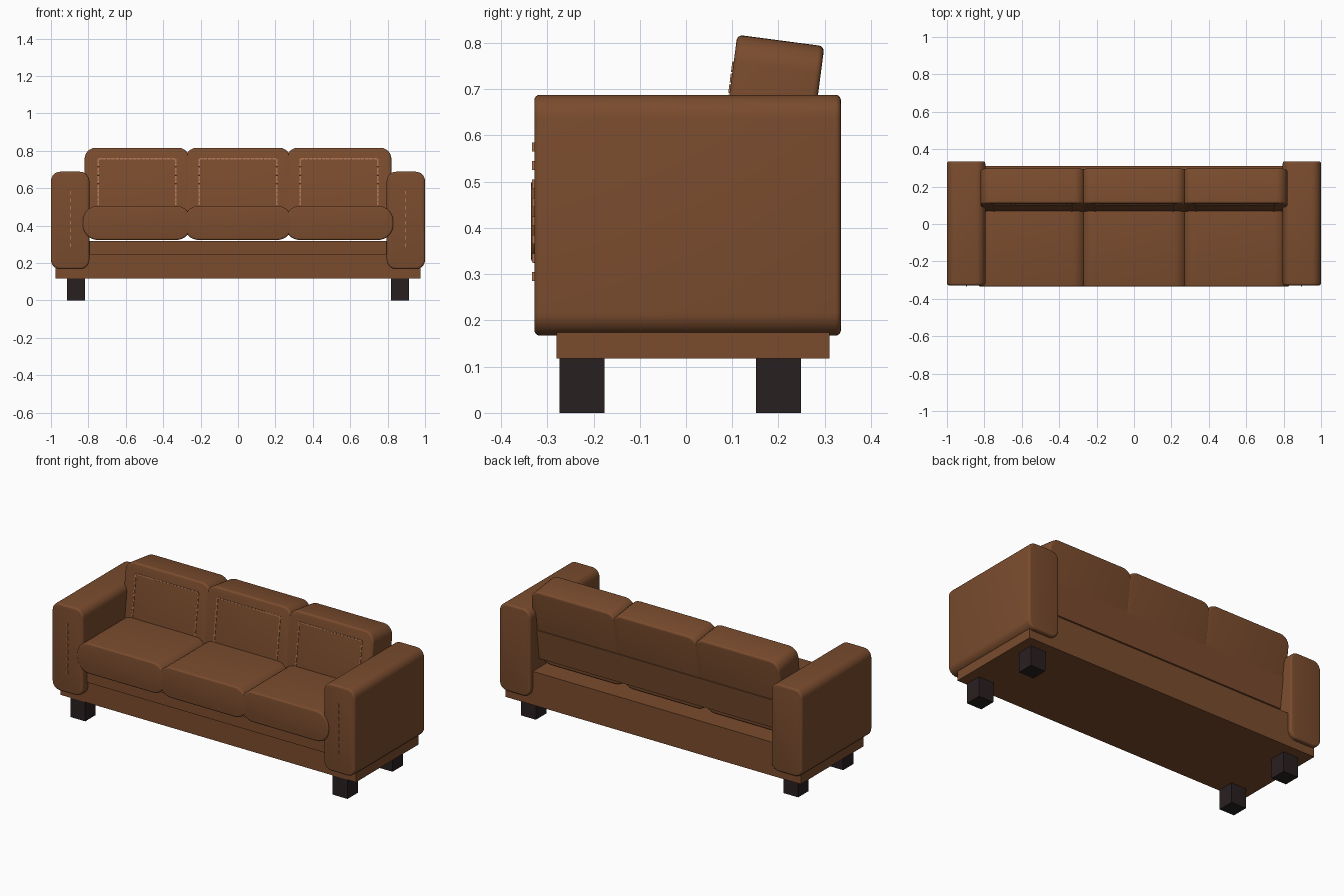
import bpy, bmesh, math
from mathutils import Matrix, Vector

if "Cube" in bpy.data.objects:
    bpy.data.objects.remove(bpy.data.objects["Cube"])


def material(name, rgb):
    m = bpy.data.materials.new(name)
    m.diffuse_color = (*rgb, 1)
    m.use_nodes = True
    m.node_tree.nodes["Principled BSDF"].inputs["Base Color"].default_value = m.diffuse_color
    return m


LEATHER = material("brown leather", (0.195, 0.072, 0.027))
THREAD = material("tan thread", (0.42, 0.18, 0.09))
WOOD = material("dark wood", (0.022, 0.014, 0.015))


def finish(bm, name, mat, smooth=False):
    bmesh.ops.recalc_face_normals(bm, faces=bm.faces)
    me = bpy.data.meshes.new(name)
    bm.to_mesh(me)
    bm.free()
    me.materials.append(mat)
    ob = bpy.data.objects.new(name, me)
    bpy.context.collection.objects.link(ob)
    if smooth:
        bpy.ops.object.select_all(action='DESELECT')
        ob.select_set(True)
        bpy.context.view_layer.objects.active = ob
        bpy.ops.object.shade_smooth_by_angle(angle=math.radians(35))
    return ob


def add_box(bm, lo, hi):
    lo, hi = Vector(lo), Vector(hi)
    size = hi - lo
    bmesh.ops.create_cube(bm, size=1, matrix=Matrix.Translation((lo + hi) / 2)
                          @ Matrix.Diagonal((*size, 1)))


def box(name, lo, hi, mat):
    bm = bmesh.new()
    add_box(bm, lo, hi)
    return finish(bm, name, mat)


def pad(name, w, h, d, r, edge, loc, tilt=0):
    """Rounded rectangle in XZ, extruded along Y, with softened rims."""
    bm = bmesh.new()
    n = 8
    pts = []
    for k, (sx, sz) in enumerate([(1, 1), (-1, 1), (-1, -1), (1, -1)]):
        for i in range(n + 1):
            a = math.pi / 2 * (k + i / n)
            pts.append((sx * (w / 2 - r) + r * math.cos(a), sz * (h / 2 - r) + r * math.sin(a)))
    front = bm.faces.new([bm.verts.new((x, -d / 2, z)) for x, z in pts])
    ext = bmesh.ops.extrude_face_region(bm, geom=[front], use_keep_orig=True)
    bmesh.ops.translate(bm, vec=(0, d, 0),
                        verts=[g for g in ext["geom"] if isinstance(g, bmesh.types.BMVert)])
    rims = [e for e in bm.edges if abs(e.verts[0].co.y - e.verts[1].co.y) < 1e-5]
    bmesh.ops.bevel(bm, geom=rims, offset=edge, segments=4, profile=0.5, affect='EDGES')
    ob = finish(bm, name, LEATHER, True)
    ob.location = loc
    ob.rotation_euler.x = -tilt
    return ob


TILT = math.radians(7.5)
BACK = (0.179, 0.607)          # y, z centre of the leaning back cushions

# Frame: plinth, seat deck and leaning back board
box("base_plinth", (-0.975, -0.28, 0.118), (0.975, 0.31, 0.248), LEATHER)
box("seat_deck", (-0.80, -0.29, 0.245), (0.80, 0.31, 0.318), LEATHER)
board = box("back_board", (-0.80, 0.03, -0.225), (0.80, 0.1, -0.045), LEATHER)
board.location = (0, BACK[0], BACK[1])
board.rotation_euler.x = -TILT

# Arms with a vertical row of stitches, and legs
for side, s in (("left", -1), ("right", 1)):
    pad(side + "_arm", 0.205, 0.521, 0.663, 0.05, 0.012, (s * 0.8975, 0.0035, 0.4275))
    bm = bmesh.new()
    for i in range(8):
        z = 0.295 + 0.04 * i
        add_box(bm, (s * 0.895 - 0.003, -0.333, z - 0.01), (s * 0.895 + 0.003, -0.326, z + 0.01))
    finish(bm, side + "_arm_stitching", THREAD)
    for end, y in (("front", -0.225), ("back", 0.2)):
        box(f"{side}_{end}_leg", (s * 0.866 - 0.049, y - 0.049, 0), (s * 0.866 + 0.049, y + 0.049, 0.12), WOOD)

# Three seat and back cushions with a stitched panel on each back cushion
for side, x in (("left", -0.54), ("middle", 0), ("right", 0.54)):
    pad(side + "_seat_cushion", 0.58, 0.182, 0.535, 0.08, 0.01, (x, -0.0675, 0.414))
    pad(side + "_back_cushion", 0.56, 0.40, 0.19, 0.06, 0.012, (x, BACK[0], BACK[1]), TILT)
    bm = bmesh.new()
    t, top, half, f = 0.0035, 0.138, 0.207, -0.095
    for i in range(18):
        a = -half + 2 * half * i / 18
        add_box(bm, (a, f - 0.003, top - t), (a + 0.019, f + 0.002, top + t))
    for s in (-1, 1):
        for i in range(12):
            a = top - 0.023 * i
            add_box(bm, (s * half - t, f - 0.003, a - 0.019), (s * half + t, f + 0.002, a))
    st = finish(bm, side + "_back_stitching", THREAD)
    st.location = (x, BACK[0], BACK[1])
    st.rotation_euler.x = -TILT
